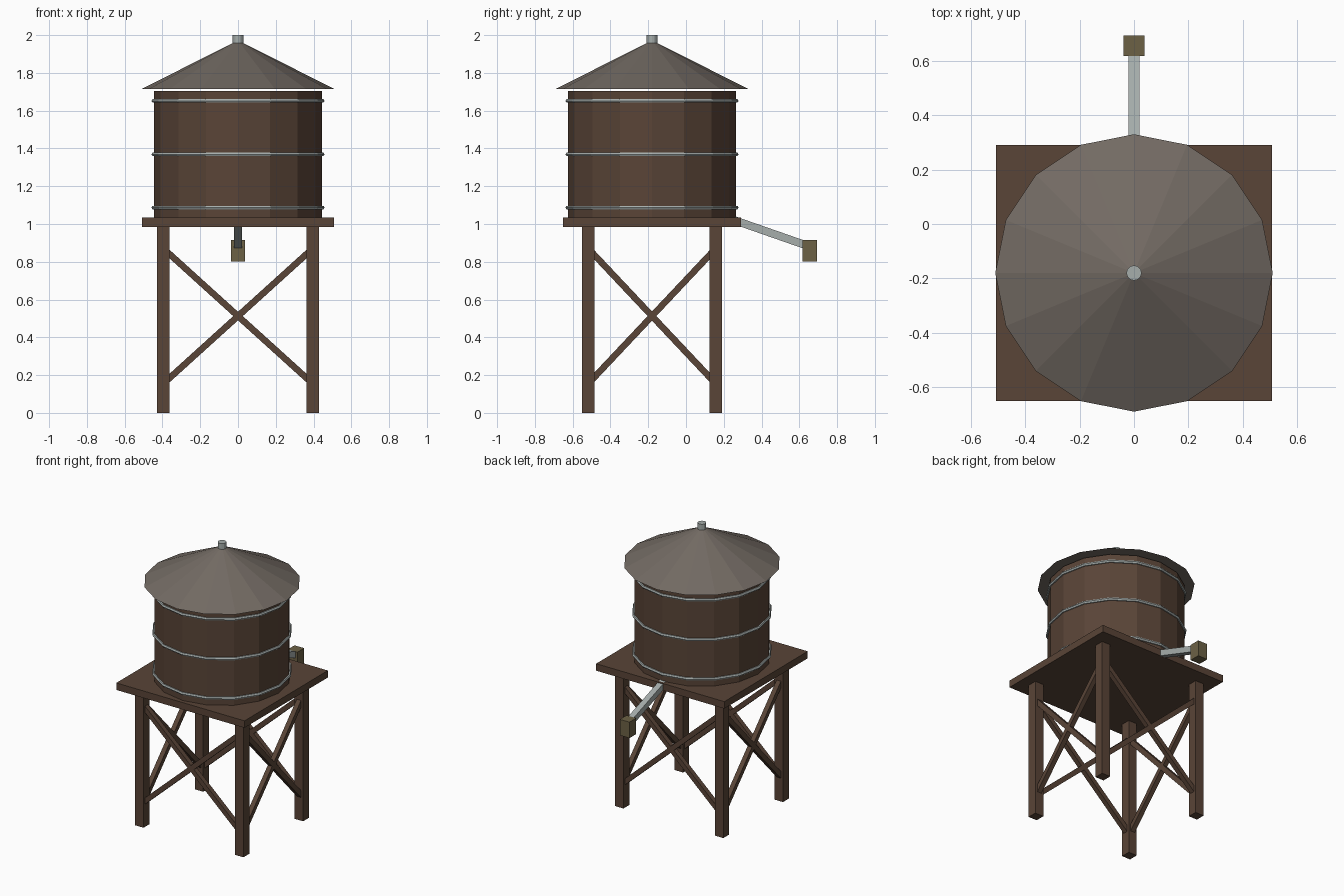
import bpy, math
from mathutils import Vector

cube = bpy.data.objects.get("Cube")
if cube:
    bpy.data.objects.remove(cube, do_unlink=True)

CY = -0.18            # tower axis in y
LX, LY = 0.395, 0.337  # leg offsets from the axis


def material(name, rgb):
    m = bpy.data.materials.new(name)
    m.use_nodes = True
    m.diffuse_color = (*rgb, 1)
    bsdf = m.node_tree.nodes["Principled BSDF"]
    bsdf.inputs["Base Color"].default_value = (*rgb, 1)
    bsdf.inputs["Roughness"].default_value = 0.8
    return m


wood = material("dark wood", (0.1, 0.058, 0.038))
roofing = material("roof grey", (0.17, 0.145, 0.125))
metal = material("pale metal", (0.38, 0.42, 0.41))
brass = material("aged brass", (0.15, 0.12, 0.06))


def finish(name, mat):
    ob = bpy.context.object
    ob.name = name
    ob.data.materials.append(mat)
    return ob


def box(name, mat, loc, size):
    bpy.ops.mesh.primitive_cube_add(size=1, location=loc)
    ob = finish(name, mat)
    ob.scale = size
    return ob


def beam(name, mat, a, b, thick):
    """Square bar running from a to b."""
    a, b = Vector(a), Vector(b)
    d = b - a
    ob = box(name, mat, (a + b) / 2, (thick, thick, d.length))
    ob.rotation_mode = 'QUATERNION'
    # keep two sides of the bar upright
    side = Vector((0, 1, 0)) if abs(d.y) < 1e-6 else Vector((1, 0, 0))
    z = d.normalized()
    x = side.cross(z)
    ob.rotation_quaternion = Vector((0, 0, 1)).rotation_difference(z)
    if abs(x.length - 1) > 1e-3:
        ob.rotation_quaternion = z.to_track_quat('Z', 'Y')
    return ob


def drum(name, mat, sides, r1, r2, z0, z1):
    bpy.ops.mesh.primitive_cone_add(vertices=sides, radius1=r1, radius2=r2,
                                    depth=z1 - z0, location=(0, CY, (z0 + z1) / 2))
    return finish(name, mat)


# Tank, roof and finial
drum("tank", wood, 16, 0.445, 0.445, 1.03, 1.705)
drum("roof", roofing, 16, 0.51, 0, 1.715, 1.972)
drum("finial", metal, 12, 0.028, 0.028, 1.94, 2.0)

# Metal hoops around the tank
for label, z in (("lower", 1.087), ("middle", 1.369), ("upper", 1.652)):
    bpy.ops.mesh.primitive_torus_add(major_segments=16, minor_segments=6,
                                     major_radius=0.447, minor_radius=0.011,
                                     location=(0, CY, z))
    finish(label + "_hoop", metal)

# Platform and legs
box("platform", wood, (0, CY, 1.01), (1.014, 0.942, 0.05))
for sx in (-1, 1):
    for sy in (-1, 1):
        name = ("back" if sy > 0 else "front") + ("_left" if sx > 0 else "_right")
        box(name + "_leg", wood, (sx * LX, CY + sy * LY, 0.4925), (0.067, 0.067, 0.985))

# Crossed braces on all four sides
LOW, HIGH = 0.155, 0.87
for s in (-1, 1):
    for t in (-1, 1):
        beam("end_brace", wood, (-t * LX, CY + s * LY, LOW), (t * LX, CY + s * LY, HIGH), 0.034)
        beam("side_brace", wood, (s * LX, CY - t * LY, LOW), (s * LX, CY + t * LY, HIGH), 0.034)

# Sloping spout with its weight
beam("spout", metal, (0, 0.25, 1.022), (0, 0.64, 0.886), 0.042)
box("spout_weight", brass, (0, 0.655, 0.859), (0.076, 0.076, 0.114))
